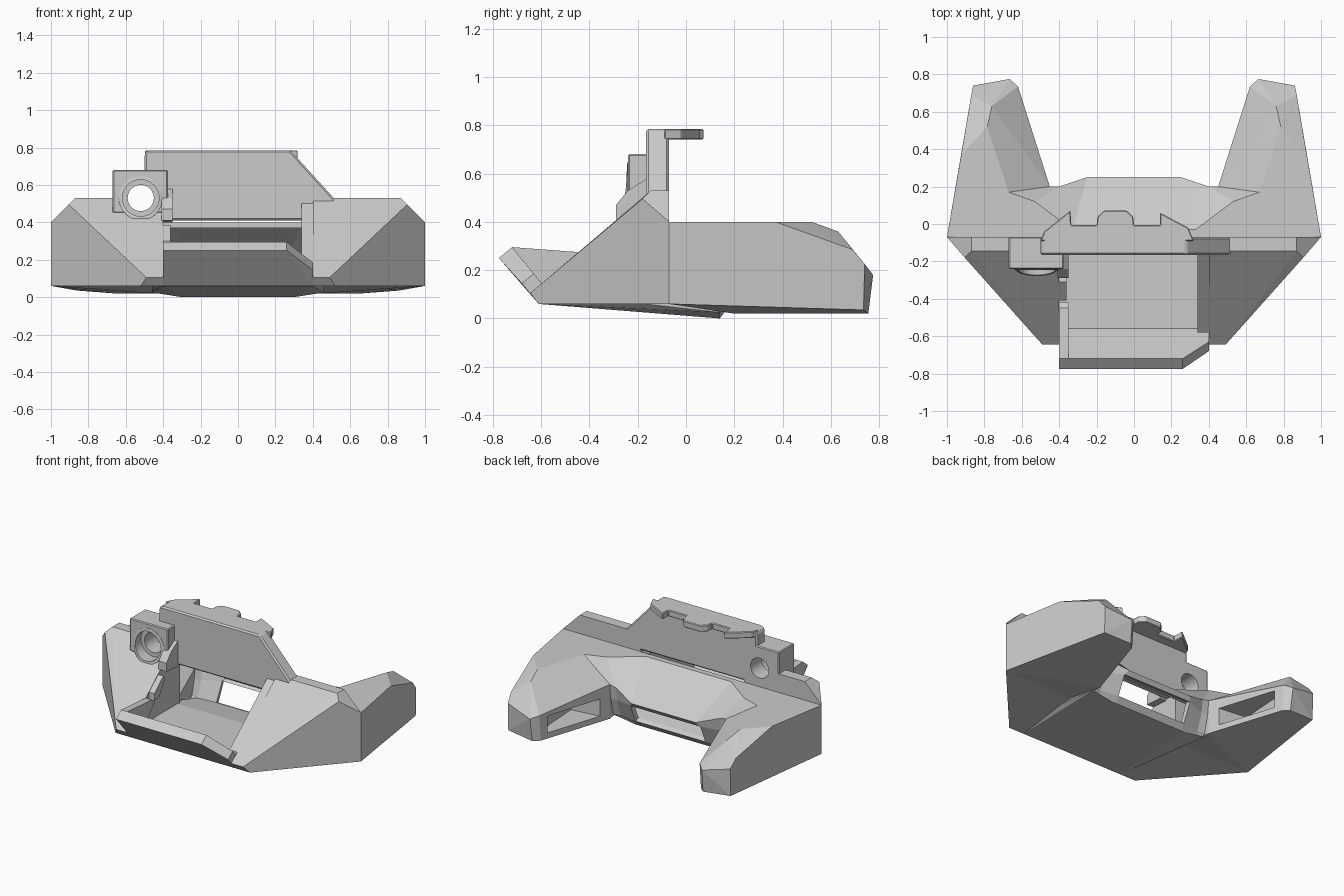
import bpy, bmesh, math
from mathutils import Vector

if "Cube" in bpy.data.objects:
    bpy.data.objects.remove(bpy.data.objects["Cube"])

grey = bpy.data.materials.new("plain_grey")
grey.use_nodes = True
grey.diffuse_color = (0.6, 0.6, 0.6, 1)
grey.node_tree.nodes["Principled BSDF"].inputs["Base Color"].default_value = (0.6, 0.6, 0.6, 1)


def finish(name, bm):
    bmesh.ops.recalc_face_normals(bm, faces=bm.faces)
    mesh = bpy.data.meshes.new(name)
    bm.to_mesh(mesh)
    bm.free()
    mesh.materials.append(grey)
    obj = bpy.data.objects.new(name, mesh)
    bpy.context.collection.objects.link(obj)
    return obj


def hull(name, points):
    """Flat-faced convex solid around the points."""
    bm = bmesh.new()
    verts = [bm.verts.new(p) for p in points]
    out = bmesh.ops.convex_hull(bm, input=verts)
    spare = {v for v in out["geom_interior"] + out["geom_unused"] if isinstance(v, bmesh.types.BMVert)}
    bmesh.ops.delete(bm, geom=list(spare), context="VERTS")
    bmesh.ops.dissolve_limit(bm, angle_limit=0.02, verts=bm.verts, edges=bm.edges)
    return finish(name, bm)


def prism(name, outline, place, low, high):
    """Extrude a 2D outline; place(a, b, depth) gives the 3D point."""
    bm = bmesh.new()
    face = bm.faces.new([bm.verts.new(place(a, b, low)) for a, b in outline])
    ext = bmesh.ops.extrude_face_region(bm, geom=[face])
    shift = Vector(place(0, 0, high)) - Vector(place(0, 0, low))
    bmesh.ops.translate(bm, vec=shift, verts=[v for v in ext["geom"] if isinstance(v, bmesh.types.BMVert)])
    return finish(name, bm)


def along_x(a, b, d): return (d, a, b)
def along_y(a, b, d): return (a, d, b)
def along_z(a, b, d): return (a, b, d)


def circle(x, z, r, n=32):
    return [(x + r * math.cos(2 * math.pi * i / n), z + r * math.sin(2 * math.pi * i / n)) for i in range(n)]


def cut(obj, cutter):
    mod = obj.modifiers.new("cut", "BOOLEAN")
    mod.object = cutter
    mod.solver = "EXACT"
    cutter.hide_render = True
    cutter.hide_set(True)


def bevel(obj, width):
    mod = obj.modifiers.new("edge", "BEVEL")
    mod.width = width
    mod.segments = 1


def flip(points, s):
    return [(s * x, y, z) for x, y, z in points]


# Sloped cheeks and swept-back arms, one per side
cheek = [(.4, -.61, .06), (.52, -.61, .06), (1, -.07, .06), (.4, -.07, .06),
         (.4, -.645, .105), (.49, -.645, .105), (1, -.07, .4), (.87, -.07, .53),
         (.87, -.145, .53), (.905, -.18, .495), (.4, -.145, .53), (.4, -.07, .53)]
arm = [(1, -.07, .06), (1, -.07, .4), (.45, -.07, .06), (.67, -.07, .4),
       (.86, .735, .035), (.66, .755, .02), (.62, .72, .02), (.45, .2, .02),
       (.924, .37, .4), (.785, .52, .4), (.67, .17, .4), (.76, .63, .36),
       (.87, .69, .285), (.86, .74, .225), (.665, .775, .18), (.62, .735, .2), (.45, .2, .26)]
recess = [(x, y, z) for x, y in ((.45, .27), (.58, .68), (.66, .64), (.68, .3)) for z in (.06, .18)]
cheeks = {}
for side, s in (("left", 1), ("right", -1)):
    cheeks[side] = hull(side + "_cheek", flip(cheek, s))
    cut(hull(side + "_arm", flip(arm, s)), hull(side + "_arm_recess_cutter", flip(recess, s)))

# Rear panel: flat deck, dished slope and back wall with an open window
rows = [[(.67, -.07, .4), (.53, -.07, .4), (.33, -.07, .4)],
        [(.67, .17, .4), (.53, .12, .4), (.33, -.03, .4)],
        [(.45, .2, .26), (.4, .2, .25), (.25, .25, .2)],
        [(.45, .19, .16), (.4, .19, .16), (.27, .23, .17)],
        [(.45, .16, .04), (.4, .15, .04), (.27, .17, .04)],
        [(.45, .14, .02), (.4, .14, .02), (.27, .14, 0)]]
bm = bmesh.new()
grid = [[bm.verts.new(p) for p in row + flip(row[::-1], -1)] for row in rows]
for r in range(len(rows) - 1):
    for c in range(5):
        if (r, c) != (3, 2):
            bm.faces.new((grid[r][c], grid[r + 1][c], grid[r + 1][c + 1], grid[r][c + 1]))
panel = finish("rear_panel", bm)
shell = panel.modifiers.new("shell", "SOLIDIFY")
shell.thickness = .03
shell.offset = -1

# Floor of the chin opening
floor = [(.4, -.61, .06), (.4, -.56, .1), (.46, -.17, .06), (.46, -.1, .1),
         (.3, .14, 0), (.46, .14, .025), (.4, .15, .05)]
hull("chin_floor", floor + flip(floor, -1))

# Chin lip with its clipped left corner, and the side rims of the opening
lip = [(-.775, .25), (-.72, .295), (-.61, .06), (-.56, .1)]
hull("chin_lip", [(x, y, z) for x in (-.4, .26) for y, z in lip]
     + [(.4, -.68, .145), (.4, -.63, .185), (.4, -.61, .06), (.4, -.56, .1)])
prism("right_chin_rim", [(-.775, .25), (-.72, .295), (-.45, .275), (-.42, .25), (-.56, .08), (-.61, .06)],
      along_x, -.4, -.35)
prism("left_opening_rim", [(-.58, .08), (-.58, .16), (-.165, .5), (-.09, .5), (-.09, .08)], along_x, .34, .41)
prism("right_opening_block", [(-.29, .41), (-.29, .47), (-.24, .53), (-.16, .58), (-.16, .4)], along_x, -.41, -.35)
prism("right_opening_tooth", [(-.41, .25), (-.41, .3), (-.31, .385), (-.29, .36), (-.36, .25)], along_x, -.41, -.36)

# Upright plate with the clipped corner
plate = prism("upright_plate", [(-.5, .41), (-.5, .765), (-.48, .785), (.28, .785), (.53, .51), (.41, .41)],
              along_y, -.165, -.07)
bevel(plate, .01)

# Toothed rail on top of the plate
rail = [(-.5, -.09), (-.48, -.04), (-.34, .072), (-.335, -.005), (-.2, -.005), (-.195, .04),
        (-.16, .072), (-.04, .072), (-.005, .04), (0, -.005), (.14, -.005), (.14, .06),
        (.29, -.02), (.32, -.09)]
bevel(prism("toothed_rail", rail, along_z, .74, .785), .005)

# Socket block with a sloping collar and a stepped bore
cx, cz = -.52, .53
block = prism("socket_block", [(-.67, .45), (-.375, .45), (-.375, .68), (-.67, .68)], along_y, -.24, -.07)
bevel(block, .006)
ring = circle(cx, cz, .118)
collar = hull("socket_collar", [(x, -.242 - .35 * max(0, cz - z - .02), z) for x, z in ring]
              + [(x, -.1, z) for x, z in ring])
counterbore = prism("counterbore_cutter", circle(cx, cz, .098), along_y, -.4, -.19)
bore = prism("bore_cutter", circle(cx, cz, .07), along_y, -.5, .1)
for part in (block, collar, plate, cheeks["right"]):
    cut(part, counterbore)
    cut(part, bore)
